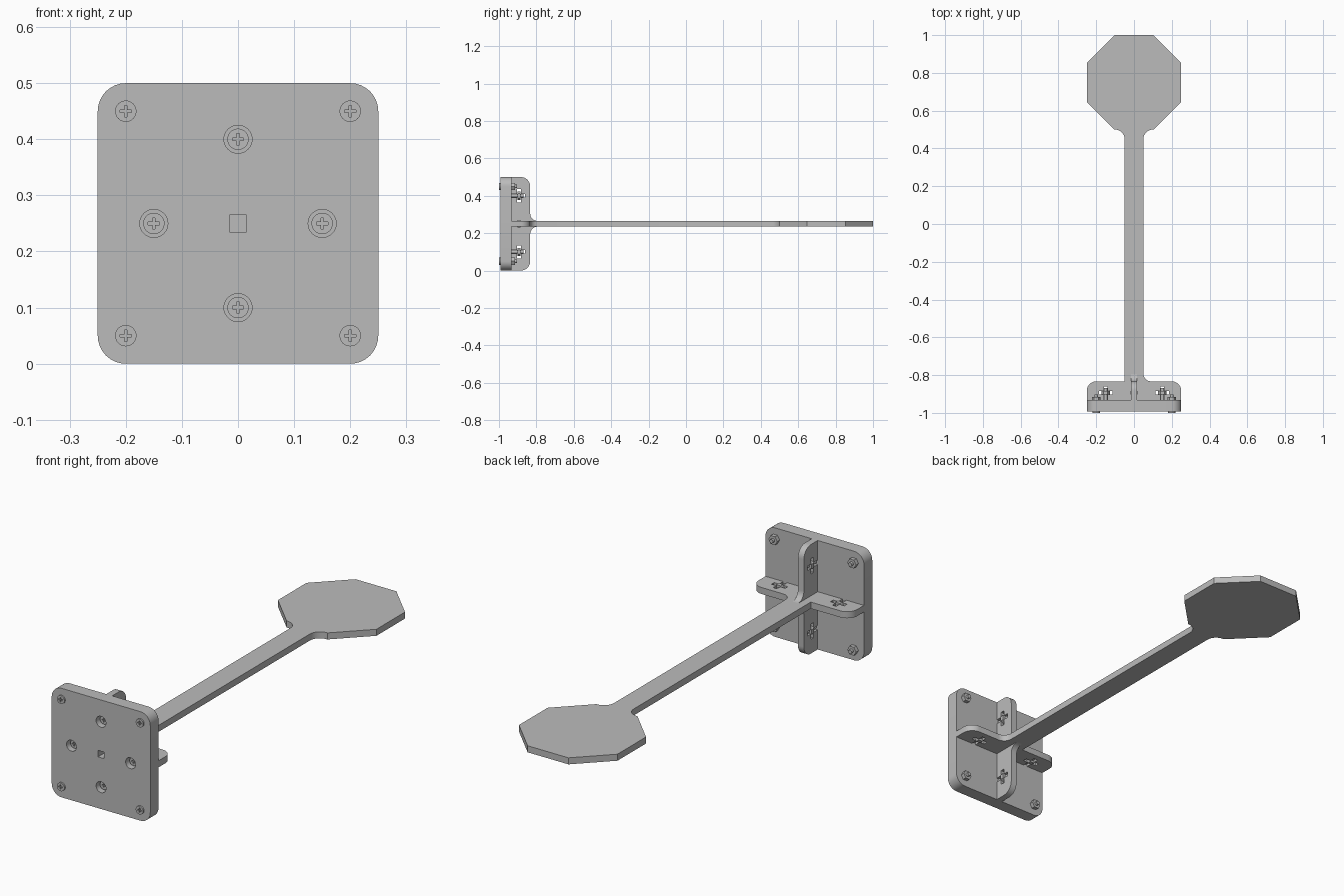
import bpy, bmesh
from math import cos, sin, pi, radians
from mathutils import Vector

cube = bpy.data.objects.get("Cube")
if cube:
    bpy.data.objects.remove(cube, do_unlink=True)

grey = bpy.data.materials.new("plain grey")
grey.use_nodes = True
COLOUR = (0.5, 0.5, 0.5, 1)
grey.diffuse_color = COLOUR
grey.node_tree.nodes["Principled BSDF"].inputs["Base Color"].default_value = COLOUR

# Main dimensions
FRONT, BACK, FIN = -0.993, -0.933, -0.833
MID, HALF, THICK = 0.25, 0.25, 0.015


def arc(cx, cy, r, start, end, n=8):
    angles = [radians(start + (end - start) * i / n) for i in range(n + 1)]
    return [(cx + r * cos(a), cy + r * sin(a)) for a in angles]


def prism(name, pts, lo, hi, axis):
    """Extrude a 2D outline along an axis; the outline uses the other two axes in order."""
    def place(p):
        a, b = p
        return {"X": (lo, a, b), "Y": (a, lo, b), "Z": (a, b, lo)}[axis]
    bm = bmesh.new()
    face = bm.faces.new([bm.verts.new(place(p)) for p in pts])
    moved = bmesh.ops.extrude_face_region(bm, geom=[face])["geom"]
    step = Vector([(hi - lo) if c == axis else 0 for c in "XYZ"])
    bmesh.ops.translate(bm, vec=step, verts=[g for g in moved if isinstance(g, bmesh.types.BMVert)])
    bmesh.ops.recalc_face_normals(bm, faces=bm.faces)
    mesh = bpy.data.meshes.new(name)
    bm.to_mesh(mesh)
    bm.free()
    mesh.materials.append(grey)
    ob = bpy.data.objects.new(name, mesh)
    bpy.context.collection.objects.link(ob)
    return ob


def cut(target, cutter):
    cutter.hide_render = True
    mod = target.modifiers.new("cut", "BOOLEAN")
    mod.operation, mod.solver, mod.object = "DIFFERENCE", "EXACT", cutter
    bpy.context.view_layer.objects.active = target
    bpy.ops.object.modifier_apply(modifier=mod.name)
    bpy.data.objects.remove(cutter, do_unlink=True)


def disc(name, x, z, r, lo, hi, n=32):
    return prism(name, arc(x, z, r, 0, 360 - 360 / n, n - 1), lo, hi, "Y")


def cross(u, v, w, arm, low, high):
    """Plus-shaped outline centred on (u, v)."""
    return [(u - w, v - low), (u + w, v - low), (u + w, v - w), (u + arm, v - w),
            (u + arm, v + w), (u + w, v + w), (u + w, v + high), (u - w, v + high),
            (u - w, v + w), (u - arm, v + w), (u - arm, v - w), (u - w, v - w)]


# Mounting plate with rounded corners
r = 0.05
e = HALF - r
outline = (arc(e, MID + e, r, 0, 90) + arc(-e, MID + e, r, 90, 180)
           + arc(-e, MID - e, r, 180, 270) + arc(e, MID - e, r, 270, 360))
plate = prism("mounting_plate", outline, FRONT, BACK, "Y")
square = [(a * THICK, MID + b * THICK) for a, b in ((-1, -1), (1, -1), (1, 1), (-1, 1))]
cut(plate, prism("square_cutter", square, FRONT - 0.05, BACK + 0.05, "Y"))
fin_screws = [(-0.15, MID), (0.15, MID), (0, 0.1), (0, 0.4)]
for x, z in fin_screws:
    cut(plate, disc("bore_cutter", x, z, 0.025, FRONT - 0.05, FRONT + 0.03))

# Flat panel: cross fin, long arm and octagonal paddle in one outline
o = HALF * 0.4142
c = FIN - r
f = FIN + 0.04
panel_pts = ([(-HALF, BACK), (HALF, BACK)] + arc(HALF - r, c, r, 0, 90)
             + arc(0.09, f, 0.04, 270, 180) + arc(0.1, 0.45, 0.05, 180, 90)
             + [(o, 0.5), (HALF, 0.75 - o), (HALF, 0.75 + o), (o, 1),
                (-o, 1), (-HALF, 0.75 + o), (-HALF, 0.75 - o), (-o, 0.5)]
             + arc(-0.1, 0.45, 0.05, 90, 0) + [(-0.05, FIN)] + arc(-HALF + r, c, r, 90, 180))
panel = prism("arm_and_paddle", panel_pts, MID - THICK, MID + THICK, "Z")

# Upright fin, filleted into the arm above and below
top, low = MID + THICK, MID - THICK
fin_pts = ([(BACK, 0)] + arc(c, r, r, 270, 360) + arc(f, low - 0.04, 0.04, 180, 90)
           + arc(f, top + 0.04, 0.04, 270, 180) + arc(c, 2 * MID - r, r, 0, 90)
           + [(BACK, 2 * MID)])
fin = prism("upright_fin", fin_pts, -THICK, THICK, "X")

# Captive-nut slots in both fins
NUT = -0.893
slot = cross(0, NUT, 0.01, 0.035, 0.06, 0.033)
for x, z in fin_screws:
    if x:
        cut(panel, prism("slot_cutter", [(x + a, b) for a, b in slot], 0.2, 0.3, "Z"))
    else:
        cut(fin, prism("slot_cutter", [(b, z + a) for a, b in slot], -0.05, 0.05, "X"))


# Screws: cross-recessed head, shank and hex nut
def screw(x, z, head, tip, nut, start):
    cap = disc("screw_head", x, z, 0.019, head, head + 0.012)
    cut(cap, prism("recess_cutter", cross(x, z, 0.0025, 0.01, 0.01, 0.01), head - 0.01, head + 0.006, "Y"))
    disc("screw_shank", x, z, 0.009, head + 0.01, tip, 24)
    hexagon = arc(x, z, 0.022, start, start + 300, 5)
    prism("hex_nut", hexagon, nut, nut + 0.018, "Y")


for x in (-0.2, 0.2):
    for z in (0.05, 0.45):
        screw(x, z, -1, BACK + 0.03, BACK, 0)
for x, z in fin_screws:
    screw(x, z, FRONT + 0.02, NUT + 0.025, NUT - 0.009, 0 if x else 30)

# Smooth the rounded edges, keep corners sharp
for ob in bpy.context.scene.objects:
    ob.select_set(ob.type == "MESH")
bpy.context.view_layer.objects.active = plate
bpy.ops.object.shade_smooth_by_angle(angle=radians(30))
